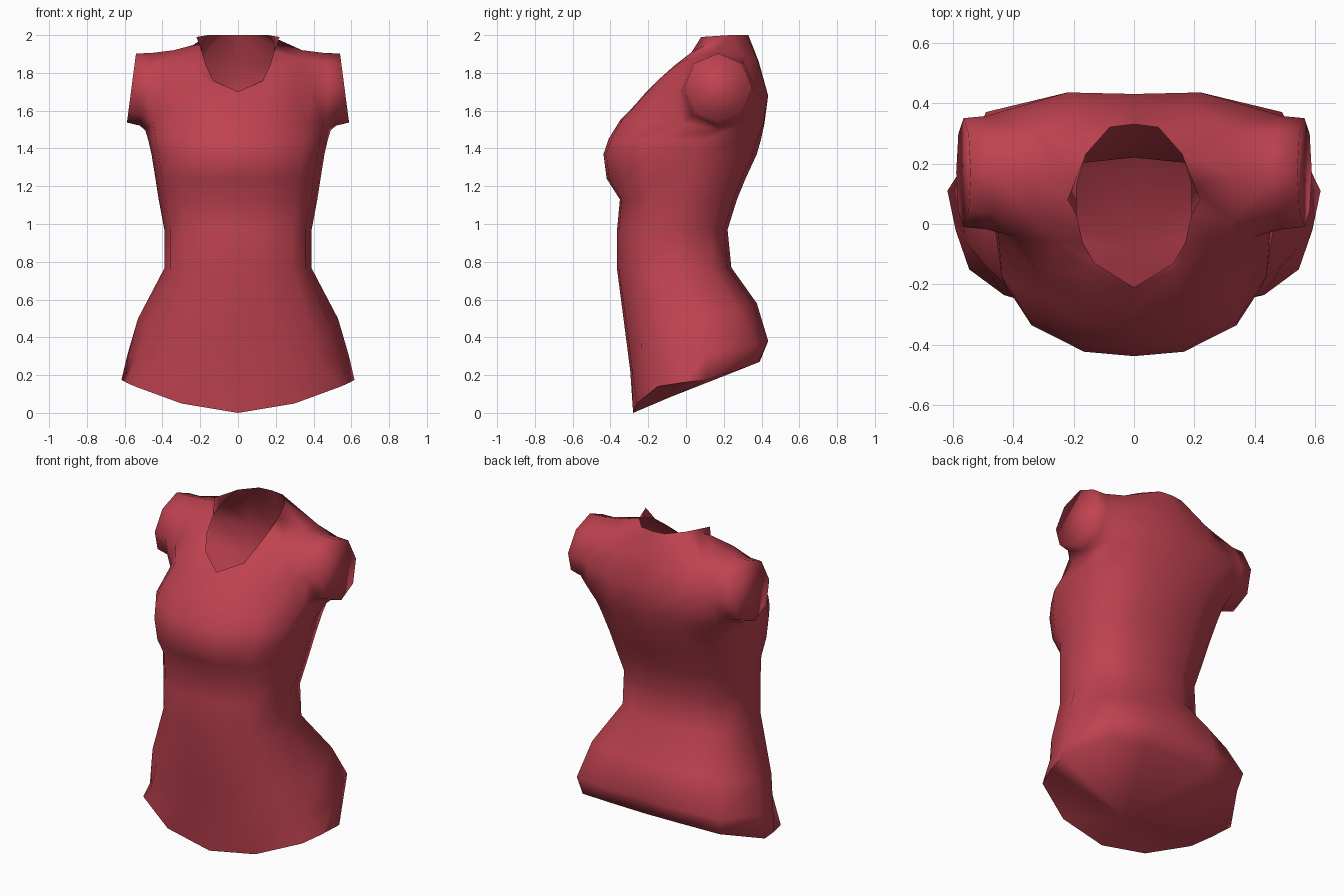
import bpy, bmesh, math

if "Cube" in bpy.data.objects:
    bpy.data.objects.remove(bpy.data.objects["Cube"])

red = bpy.data.materials.new("red_cloth")
red.diffuse_color = (0.52, 0.055, 0.08, 1)
red.use_nodes = True
red.node_tree.nodes["Principled BSDF"].inputs["Base Color"].default_value = red.diffuse_color

# Unit outline of the torso from front centre to back centre (width, depth)
OUTLINE = [(0, 1), (.36, .97), (.74, .79), (.92, .53), (1, 0), (.86, -.66), (.46, -.93), (0, -1)]


def full_ring(half):
    # mirror a front-to-back half outline into a closed loop
    return half + [(-x, y, z) for x, y, z in half[-2:0:-1]]


def section(zf, zb, yf, yb, w, yc):
    # torso outline tilted from front height to back height
    half = []
    for u, v in OUTLINE:
        y = yc + (yf - yc) * v if v > 0 else yc - (yb - yc) * v
        half.append((u * w, y, zf + (zb - zf) * (y - yf) / (yb - yf)))
    return full_ring(half)


# Hem, lifted at the sides, and the hip line
rings = [full_ring(h) for h in [
    [(0, -.28, 0), (.30, -.26, .05), (.545, -.15, .14), (.59, -.02, .16),
     (.617, .11, .175), (.47, .34, .25), (.22, .385, .27), (0, .39, .27)],
    [(0, -.295, .22), (.20, -.285, .22), (.43, -.235, .26), (.54, -.08, .29),
     (.585, .11, .31), (.49, .37, .36), (.22, .435, .38), (0, .43, .38)]]]

# Torso: front z, back z, front y, back y, half width, centre y
rings += [section(*s) for s in [
    (0.40, 0.58, -0.318, 0.375, 0.53, 0.06),
    (0.76, 0.77, -0.365, 0.24, 0.39, -0.05),
    (0.97, 0.97, -0.365, 0.22, 0.39, -0.05),
    (1.13, 1.13, -0.35, 0.27, 0.42, 0.0),
    (1.24, 1.24, -0.42, 0.315, 0.437, 0.02),
    (1.37, 1.37, -0.437, 0.375, 0.458, 0.05),
    (1.45, 1.44, -0.41, 0.395, 0.475, 0.09)]]

# Armpit, chest, shoulder line and neckline
rings += [full_ring(h) for h in [
    [(0, -.345, 1.555), (.16, -.335, 1.555), (.36, -.22, 1.54), (.45, -.02, 1.54),
     (.49, .17, 1.495), (.45, .33, 1.54), (.24, .41, 1.53), (0, .415, 1.53)],
    [(0, -.275, 1.625), (.15, -.265, 1.63), (.31, -.17, 1.66), (.40, -.04, 1.70),
     (.45, .17, 1.70), (.41, .38, 1.70), (.22, .435, 1.68), (0, .43, 1.68)],
    [(0, -.21, 1.70), (.14, -.15, 1.76), (.26, -.06, 1.835), (.33, .01, 1.875),
     (.34, .16, 1.92), (.33, .31, 1.885), (.20, .38, 1.86), (0, .385, 1.86)],
    [(0, -.21, 1.70), (.13, -.13, 1.76), (.17, -.06, 1.84), (.19, .03, 1.91),
     (.19, .13, 1.96), (.16, .23, 2.0), (.08, .32, 2.0), (0, .33, 2.0)]]]

bm = bmesh.new()
loops = [[bm.verts.new(c) for c in r] for r in rings]
N = len(rings[0])
for a, b in zip(loops, loops[1:]):
    for i in range(N):
        j = (i + 1) % N
        bm.faces.new((a[i], a[j], b[j], b[i]))

# Closed underside fanned from a centre point
hub = bm.verts.new((0, -0.08, 0.085))
hem = loops[0]
for i in range(N):
    bm.faces.new((hem[(i + 1) % N], hem[i], hub))

arm, chest, top, neck = loops[-4:]
for s in (1, -1):
    k3, k4, k5 = [k if s > 0 else N - k for k in (3, 4, 5)]
    # Collar point
    tip = bm.verts.new((s * 0.22, 0.08, 1.99))
    bm.faces.new((neck[k3], neck[k4], tip))
    bm.faces.new((neck[k4], neck[k5], tip))
    # Cap sleeve: open the armhole, then extrude octagon rings out of it
    prev = [top[k4], top[k5], chest[k5], arm[k5], arm[k4], arm[k3], chest[k3], top[k3]]
    bm.verts.remove(chest[k4])
    for xt, xb, ry, rz, zc in [(.46, .52, .187, .192, 1.713), (.54, .588, .18, .183, 1.72)]:
        ring = []
        for k in range(8):
            a = math.pi * k / 4
            mix = (1 - math.cos(a)) / 2
            ring.append(bm.verts.new((s * (xt + (xb - xt) * mix),
                                      .17 + ry * math.sin(a), zc + rz * math.cos(a))))
        for i in range(8):
            j = (i + 1) % 8
            bm.faces.new((prev[i], prev[j], ring[j], ring[i]))
        prev = ring
    bm.faces.new(prev)

bmesh.ops.remove_doubles(bm, verts=bm.verts, dist=0.0005)
bmesh.ops.recalc_face_normals(bm, faces=bm.faces)
mesh = bpy.data.meshes.new("shirt")
bm.to_mesh(mesh)
bm.free()
shirt = bpy.data.objects.new("shirt", mesh)
bpy.context.collection.objects.link(shirt)
mesh.materials.append(red)
shirt.select_set(True)
bpy.context.view_layer.objects.active = shirt
bpy.ops.object.shade_smooth_by_angle(angle=math.radians(93))
